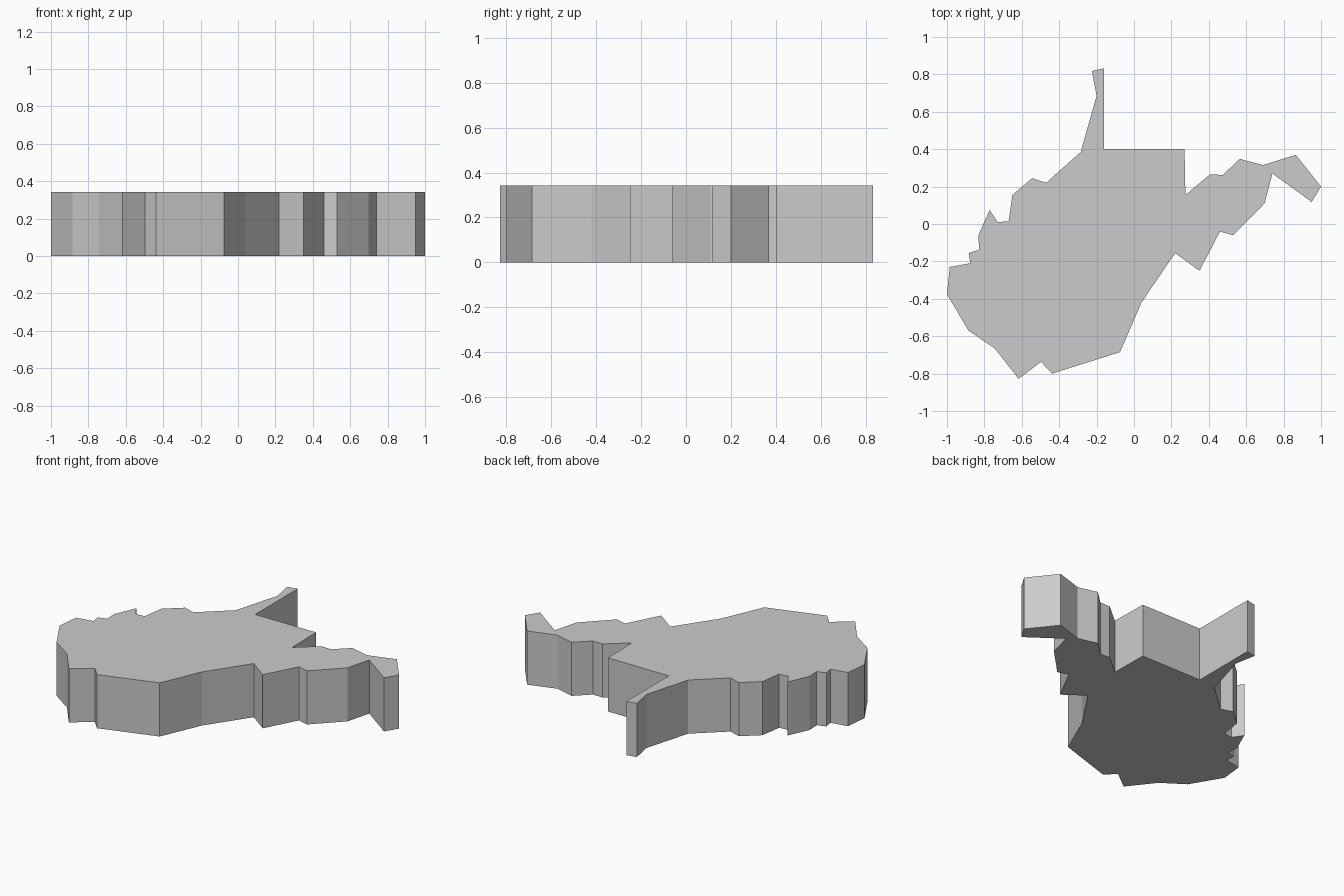
import bpy
import bmesh

HEIGHT = 0.343

# Plan outline of the slab, clockwise from the tip of the narrow northern spur
outline = [
    (-0.225, 0.818), (-0.16, 0.832), (-0.16, 0.402), (0.27, 0.402),
    # eastern arm, upper edge
    (0.275, 0.155), (0.405, 0.264), (0.475, 0.263), (0.565, 0.348),
    (0.69, 0.315), (0.865, 0.37), (1.0, 0.2),
    # eastern arm, lower edge
    (0.95, 0.118), (0.74, 0.27), (0.698, 0.11), (0.53, -0.06),
    (0.46, -0.04), (0.35, -0.25), (0.22, -0.155),
    # southern edge
    (0.04, -0.42), (-0.075, -0.685), (-0.438, -0.80), (-0.497, -0.737),
    (-0.617, -0.828), (-0.745, -0.665), (-0.885, -0.57), (-1.0, -0.375),
    # western edge
    (-0.985, -0.23), (-0.875, -0.21), (-0.884, -0.155), (-0.828, -0.138),
    (-0.832, -0.06), (-0.772, 0.075), (-0.728, 0.01), (-0.67, 0.015),
    (-0.65, 0.155), (-0.545, 0.245), (-0.47, 0.22), (-0.285, 0.385),
    (-0.2, 0.685),
]

# Extrude the outline into a flat-sided slab
bm = bmesh.new()
base = bm.faces.new([bm.verts.new((x, y, 0)) for x, y in outline])
top = bmesh.ops.extrude_face_region(bm, geom=[base], use_keep_orig=True)
top_verts = [g for g in top["geom"] if isinstance(g, bmesh.types.BMVert)]
bmesh.ops.translate(bm, verts=top_verts, vec=(0, 0, HEIGHT))
bmesh.ops.recalc_face_normals(bm, faces=bm.faces)

mesh = bpy.data.meshes.new("map_slab")
bm.to_mesh(mesh)
bm.free()
slab = bpy.data.objects.new("map_slab", mesh)
bpy.context.collection.objects.link(slab)
